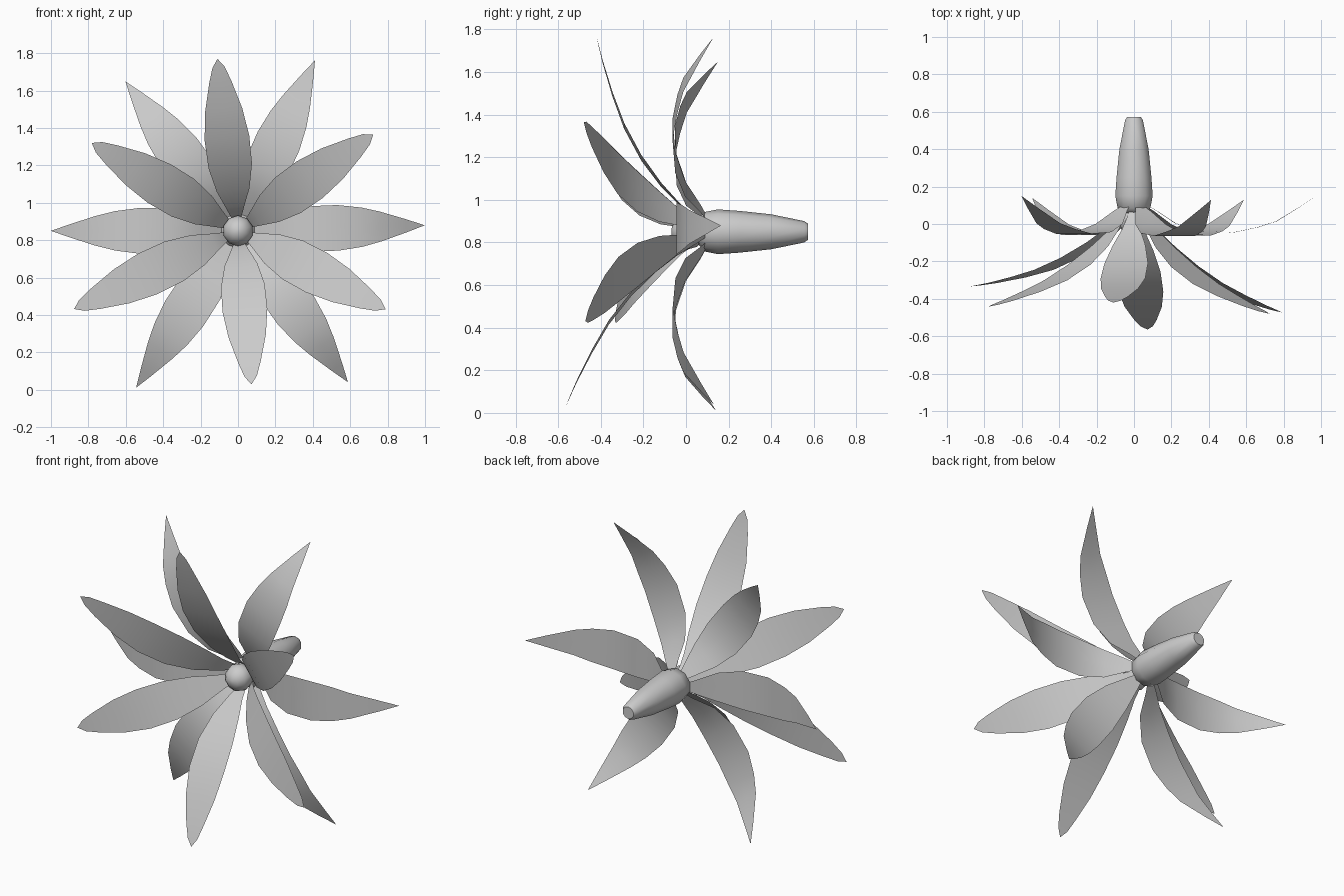
import bpy, bmesh, math

if "Cube" in bpy.data.objects:
    bpy.data.objects.remove(bpy.data.objects["Cube"])

CZ = 0.85  # height of the flower axis

mat = bpy.data.materials.new("pale_grey")
mat.diffuse_color = (0.6, 0.6, 0.6, 1)
mat.use_nodes = True
mat.node_tree.nodes["Principled BSDF"].inputs["Base Color"].default_value = mat.diffuse_color


def finish(name, bm, smooth=True):
    me = bpy.data.meshes.new(name)
    bm.to_mesh(me)
    bm.free()
    ob = bpy.data.objects.new(name, me)
    bpy.context.collection.objects.link(ob)
    me.materials.append(mat)
    for p in me.polygons:
        p.use_smooth = smooth
    return ob


# Petal centre lines (distance from axis, y) with half widths
FRONT = [(.05, .09, .015), (.08, .03, .03), (.13, -.03, .05), (.22, -.115, .088),
         (.35, -.21, .117), (.50, -.29, .12), (.65, -.345, .10), (.80, -.39, .06),
         (.88, -.41, .033), (.926, -.42, 0)]
BACK = [(.05, .11, .015), (.12, .07, .045), (.22, .0, .09), (.36, -.045, .12),
        (.53, -.055, .122), (.66, -.03, .105), (.76, .0, .08), (.90, .082, .035),
        (1.0, .145, 0)]


def petal(name, profile, azimuth, tilt):
    """Flat-section strip swept along a profile, tilted about its base."""
    a, t = math.radians(azimuth), math.radians(tilt)
    r0, y0, _ = profile[0]
    bm = bmesh.new()
    prev = None
    for r, y, w in profile:
        dr, dy = r - r0, y - y0
        rr = r0 + dr * math.cos(t) - dy * math.sin(t)
        yy = y0 + dr * math.sin(t) + dy * math.cos(t)
        offsets = (-w, 0, w) if w else (0,)
        row = [bm.verts.new((rr * math.cos(a) - o * math.sin(a), yy,
                             CZ + rr * math.sin(a) + o * math.cos(a))) for o in offsets]
        if prev:
            for i in range(2):
                if len(row) == 3:
                    bm.faces.new((prev[i], prev[i + 1], row[i + 1], row[i]))
                else:
                    bm.faces.new((prev[i], prev[i + 1], row[0]))
        prev = row
    finish(name, bm)


# Six petals reaching forward: azimuth, tilt
for i, (az, t) in enumerate([(96.8, 0), (35.5, -4), (149, -1.5),
                             (-28, -3.5), (205.5, 5.5), (-85, -10)]):
    petal(f"front_petal_{i + 1}", FRONT, az, t)

# Six petals curling backward
for i, (az, t) in enumerate([(65.7, -1), (127, .3), (180, -.2),
                             (1.7, 1.2), (-54, -.9), (237, -.3)]):
    petal(f"back_petal_{i + 1}", BACK, az, t)


def lathe(name, profile, n):
    """Solid of revolution about the flower axis; profile is (y, radius)."""
    bm = bmesh.new()
    rings = []
    for y, r in profile:
        rings.append([bm.verts.new((r * math.cos(2 * math.pi * (k + .5) / n), y,
                                    CZ + r * math.sin(2 * math.pi * (k + .5) / n)))
                      for k in range(n)])
    for p, q in zip(rings, rings[1:]):
        for k in range(n):
            bm.faces.new((p[k], p[(k + 1) % n], q[(k + 1) % n], q[k]))
    bm.faces.new(rings[0])
    bm.faces.new(rings[-1][::-1])
    bmesh.ops.recalc_face_normals(bm, faces=bm.faces)
    ob = finish(name, bm)
    bpy.ops.object.select_all(action='DESELECT')
    ob.select_set(True)
    bpy.context.view_layer.objects.active = ob
    bpy.ops.object.shade_smooth_by_angle(angle=math.radians(50))


# Tapered stem behind the petals
lathe("stem", [(.05, .05), (.085, .092), (.15, .105), (.25, .098), (.40, .082),
               (.555, .05), (.572, .038)], 10)

# Rounded centre bud
lathe("centre_bud", [(.01 - .08 * math.cos(math.radians(d)), .082 * math.sin(math.radians(d)))
                     for d in (8, 30, 60, 90, 120, 150)], 10)
